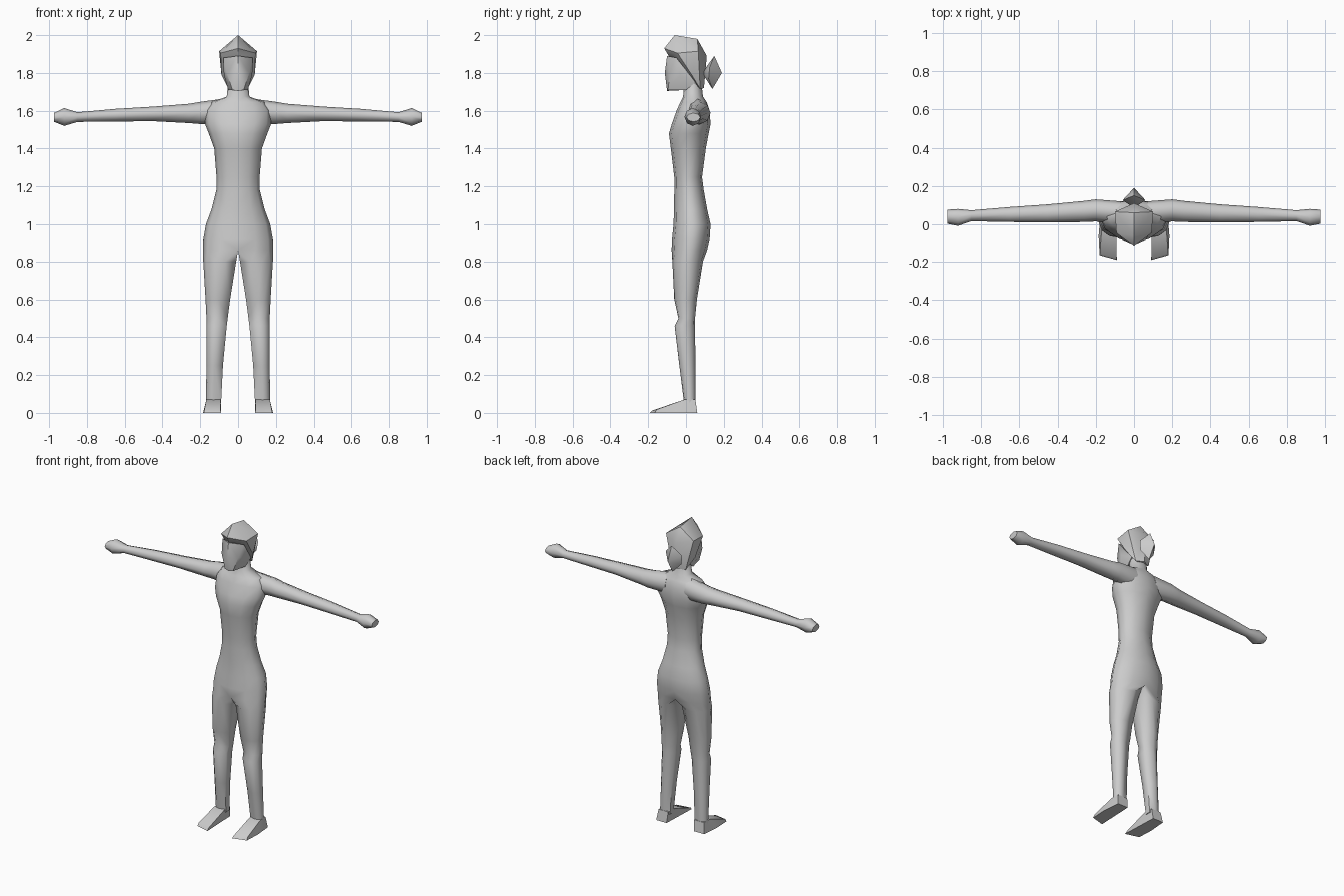
import bpy, bmesh, math
from mathutils import Vector

if "Cube" in bpy.data.objects:
    bpy.data.objects.remove(bpy.data.objects["Cube"])

grey = bpy.data.materials.new("plain grey")
grey.use_nodes = True
grey.diffuse_color = (0.6, 0.6, 0.6, 1)
grey.node_tree.nodes["Principled BSDF"].inputs["Base Color"].default_value = (0.6, 0.6, 0.6, 1)


def finish(bm, name, mirror=True, angle=50):
    """Turn a bmesh into a shaded object, mirrored across x if wanted."""
    if mirror:
        copy = bmesh.ops.duplicate(bm, geom=bm.verts[:] + bm.edges[:] + bm.faces[:])
        for v in copy["geom"]:
            if isinstance(v, bmesh.types.BMVert):
                v.co.x = -v.co.x
    bmesh.ops.remove_doubles(bm, verts=bm.verts, dist=0.0005)
    bmesh.ops.recalc_face_normals(bm, faces=bm.faces)
    mesh = bpy.data.meshes.new(name)
    bm.to_mesh(mesh)
    bm.free()
    mesh.materials.append(grey)
    obj = bpy.data.objects.new(name, mesh)
    bpy.context.collection.objects.link(obj)
    bpy.ops.object.select_all(action="DESELECT")
    obj.select_set(True)
    bpy.context.view_layer.objects.active = obj
    bpy.ops.object.shade_smooth_by_angle(angle=math.radians(angle))
    return obj


def loft(rings):
    """Skin a list of equal rings and cap both ends."""
    bm = bmesh.new()
    loops = [[bm.verts.new(p) for p in ring] for ring in rings]
    for a, b in zip(loops, loops[1:]):
        for i in range(len(a)):
            j = (i + 1) % len(a)
            bm.faces.new((a[i], a[j], b[j], b[i]))
    bm.faces.new(loops[0])
    bm.faces.new(loops[-1])
    return bm


def hull(points, name, angle=50):
    """Convex faceted solid from points given on the +x side."""
    bm = bmesh.new()
    for x, y, z in points:
        bm.verts.new((x, y, z))
        if x:
            bm.verts.new((-x, y, z))
    out = bmesh.ops.convex_hull(bm, input=bm.verts)
    loose = [v for v in set(out["geom_interior"]) if isinstance(v, bmesh.types.BMVert)]
    bmesh.ops.delete(bm, geom=loose, context="VERTS")
    return finish(bm, name, False, angle)


def half_ring(z, inner, mid, outer, front, back):
    """Rounded outer side, flatter inner side."""
    cy, ry = (front + back) / 2, (back - front) / 2
    pts = []
    for k in range(7):
        a = math.radians(-90 + 30 * k)
        pts.append((mid + (outer - mid) * math.cos(a), cy + ry * math.sin(a), z))
    for f in (0.6, 0, -0.6):
        pts.append((inner, cy + ry * f, z))
    return pts


# Body: ankle to neck in one skin; z, inner, middle, outer, front, back
body = [
    (0.05, 0.09, 0.13, 0.17, -0.01, 0.05),
    (0.25, 0.08, 0.125, 0.167, -0.035, 0.05),
    (0.46, 0.06, 0.115, 0.167, -0.06, 0.048),
    (0.50, 0.055, 0.11, 0.167, -0.04, 0.048),
    (0.60, 0.042, 0.105, 0.172, -0.062, 0.058),
    (0.80, 0.01, 0.07, 0.184, -0.072, 0.09),
    (0.86, 0, 0, 0.186, -0.076, 0.112),
    (0.92, 0, 0, 0.184, -0.074, 0.125),
    (1.00, 0, 0, 0.17, -0.066, 0.13),
    (1.08, 0, 0, 0.14, -0.063, 0.112),
    (1.18, 0, 0, 0.115, -0.062, 0.094),
    (1.25, 0, 0, 0.114, -0.062, 0.085),
    (1.40, 0, 0, 0.126, -0.08, 0.105),
    (1.48, 0, 0, 0.155, -0.09, 0.12),
    (1.53, 0, 0, 0.175, -0.075, 0.13),
    (1.60, 0, 0, 0.175, -0.05, 0.125),
    (1.645, 0, 0, 0.14, -0.03, 0.11),
    (1.675, 0, 0, 0.06, -0.015, 0.09),
    (1.76, 0, 0, 0.052, -0.01, 0.08),
]
bm = loft([half_ring(*r) for r in body])
seam = [f for f in bm.faces if all(abs(v.co.x) < 1e-5 for v in f.verts)]
bmesh.ops.delete(bm, geom=seam, context="FACES")
finish(bm, "body", angle=70)

# Arms with hands; x, low, high, front, back
arm = [
    (0.07, 1.52, 1.665, 0.0, 0.12),
    (0.20, 1.53, 1.647, 0.015, 0.13),
    (0.26, 1.535, 1.637, 0.012, 0.122),
    (0.45, 1.545, 1.622, 0.01, 0.104),
    (0.65, 1.543, 1.61, 0.012, 0.09),
    (0.85, 1.541, 1.592, 0.016, 0.073),
    (0.92, 1.52, 1.614, -0.008, 0.08),
    (0.975, 1.542, 1.588, 0.003, 0.076),
]
rings = []
for x, low, high, front, back in arm:
    angles = [math.radians(45 * k) for k in range(8)]
    rings.append([(x, (front + back) / 2 + (back - front) / 2 * math.cos(a),
                   (low + high) / 2 + (high - low) / 2 * math.sin(a)) for a in angles])
finish(loft(rings), "arms", angle=60)

# Feet: flat wedge soles rising to the ankle
bm = bmesh.new()
for p in [(0.10, 0.06, 0), (0.175, 0.06, 0), (0.09, -0.19, 0), (0.18, -0.165, 0),
          (0.092, -0.18, 0.012), (0.178, -0.155, 0.018), (0.185, -0.06, 0),
          (0.092, -0.01, 0.07), (0.168, -0.01, 0.07), (0.095, 0.05, 0.07), (0.165, 0.05, 0.07)]:
    bm.verts.new(p)
bmesh.ops.convex_hull(bm, input=bm.verts)
finish(bm, "feet", angle=35)

# Head
hull([(0, -0.1, 1.89), (0, -0.112, 1.80), (0, -0.1, 1.705), (0.03, -0.095, 1.71),
      (0.06, -0.085, 1.80), (0.078, -0.05, 1.88), (0.075, -0.03, 1.79),
      (0.052, 0, 1.71), (0.06, 0.05, 1.75)], "face", 45)
hull([(0, -0.06, 2.0), (0, 0.06, 1.98), (0, 0.11, 1.89), (0, -0.115, 1.93),
      (0, -0.088, 1.885), (0.1, 0.065, 1.915), (0.092, -0.045, 1.905),
      (0.088, 0.03, 1.79), (0.05, 0.075, 1.715), (0, 0.095, 1.72)], "hair", 40)
hull([(0, 0.15, 1.89), (0.06, 0.125, 1.83), (0.05, 0.12, 1.77), (0, 0.19, 1.80),
      (0, 0.14, 1.715), (0, 0.085, 1.80)], "hair_bun", 40)
